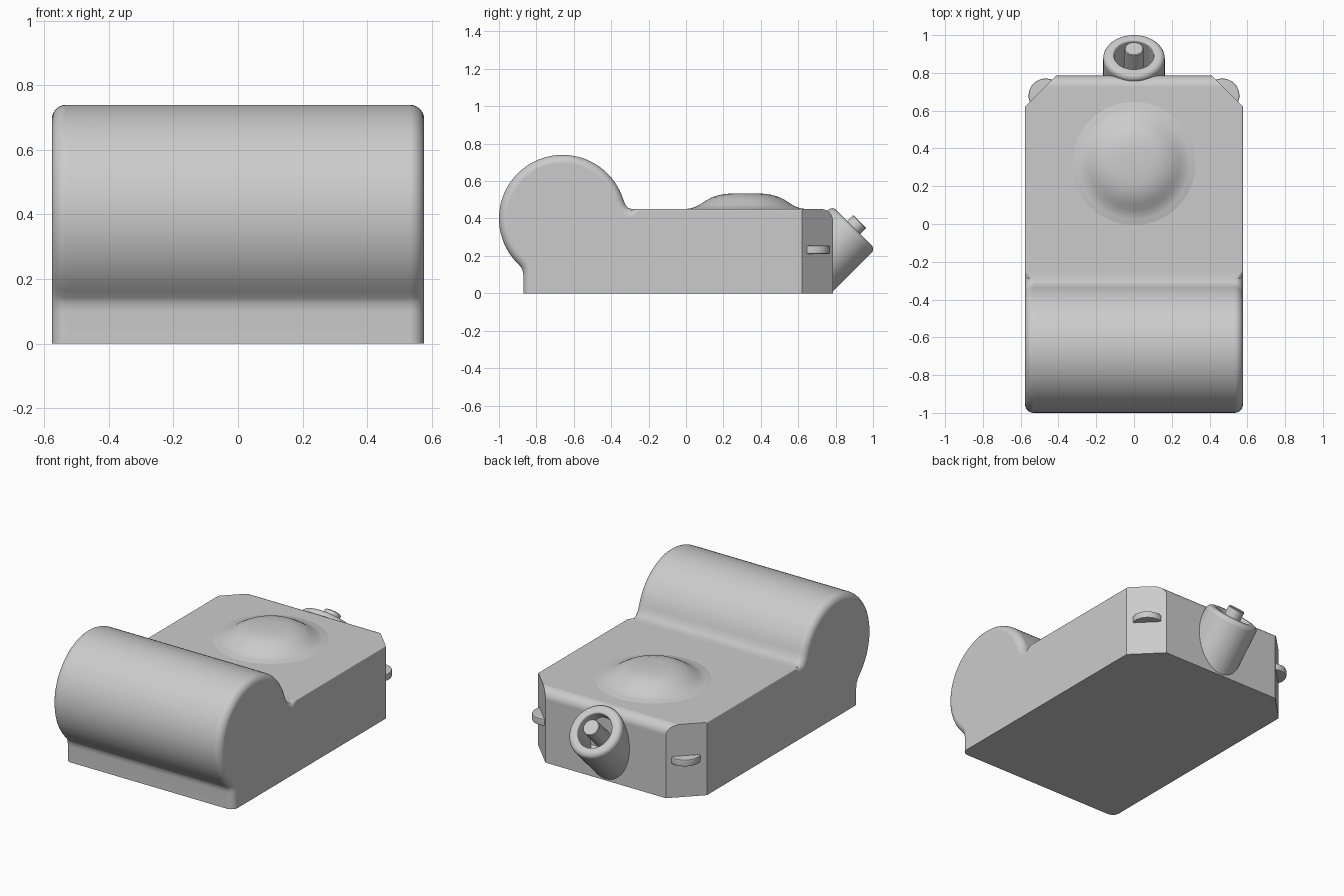
import bpy, bmesh, math
from mathutils import Matrix, Vector

cube = bpy.data.objects.get("Cube")
if cube:
    bpy.data.objects.remove(cube, do_unlink=True)

grey = bpy.data.materials.new("plain grey")
grey.use_nodes = True
grey.diffuse_color = (0.6, 0.6, 0.6, 1)
grey.node_tree.nodes["Principled BSDF"].inputs["Base Color"].default_value = (0.6, 0.6, 0.6, 1)


def finish(name, bm, matrix=Matrix()):
    """Turn a bmesh into a smooth shaded object."""
    bmesh.ops.recalc_face_normals(bm, faces=bm.faces)
    mesh = bpy.data.meshes.new(name)
    bm.to_mesh(mesh)
    bm.free()
    mesh.transform(matrix)
    mesh.materials.append(grey)
    obj = bpy.data.objects.new(name, mesh)
    bpy.context.collection.objects.link(obj)
    bpy.ops.object.select_all(action='DESELECT')
    obj.select_set(True)
    bpy.context.view_layer.objects.active = obj
    bpy.ops.object.shade_smooth_by_angle(angle=math.radians(32))
    obj.modifiers.new("even_normals", 'WEIGHTED_NORMAL').keep_sharp = True
    return obj


def lathe(name, profile, matrix, steps=64):
    """Revolve (radius, height) points around local z."""
    bm = bmesh.new()
    verts = [bm.verts.new((r, 0, h)) for r, h in profile]
    edges = [bm.edges.new(pair) for pair in zip(verts, verts[1:])]
    bmesh.ops.spin(bm, geom=verts + edges, cent=(0, 0, 0), axis=(0, 0, 1),
                   angle=math.tau, steps=steps)
    bmesh.ops.remove_doubles(bm, verts=bm.verts, dist=1e-4)
    return finish(name, bm, matrix)


def arc(cy, cz, r, start, end, n):
    angles = [math.radians(start + (end - start) * i / n) for i in range(n + 1)]
    return [(cy + r * math.cos(a), cz + r * math.sin(a)) for a in angles]


# Body side profile (y, z): front wall, roll, deck, rounded back edge
profile = [(-0.87, 0), (-0.87, 0.10), (-0.874, 0.125), (-0.884, 0.142)]
profile += arc(-0.66, 0.40, 0.34, 224, 18, 48)
profile += [(-0.326, 0.477), (-0.311, 0.458), (-0.287, 0.45), (-0.25, 0.45)]
profile += arc(0.725, 0.39, 0.06, 90, 0, 8) + [(0.785, 0)]

HALF = 0.577
last = len(profile) - 1


def section(t, side):
    """Profile ring on the rounded end; t runs 0 (inner) to 1 (end face)."""
    ring = []
    for i, (y, z) in enumerate(profile):
        y0, z0 = profile[max(i - 1, 0)]
        y1, z1 = profile[min(i + 1, last)]
        normal = Vector((z1 - z0, y0 - y1)).normalized()
        if i == 0 or i == last:
            normal.y = 0
        d = 0.045 if y < -0.28 else 0.008
        a = t * math.pi / 2
        inset = d * (1 - math.cos(a))
        x = HALF - d * (1 - math.sin(a))
        ring.append((side * x, y + normal.x * inset, z + normal.y * inset))
    return ring


bm = bmesh.new()
steps = [i / 6 for i in range(7)]
rings = [section(t, -1) for t in reversed(steps)] + [section(t, 1) for t in steps]
rings = [[bm.verts.new(p) for p in ring] for ring in rings]
for a, b in zip(rings, rings[1:]):
    for i in range(last + 1):
        j = (i + 1) % (last + 1)
        bm.faces.new((a[i], a[j], b[j], b[i]))
bm.faces.new(rings[0])
bm.faces.new(rings[-1])
bmesh.ops.recalc_face_normals(bm, faces=bm.faces)

# Cut off the two back corners at 45 degrees
for side in (-1, 1):
    cut = bmesh.ops.bisect_plane(
        bm, geom=bm.verts[:] + bm.edges[:] + bm.faces[:], dist=1e-5,
        plane_co=(side * HALF, 0.62, 0), plane_no=(side, 1, 0), clear_outer=True)
    rim = [e for e in cut["geom_cut"] if isinstance(e, bmesh.types.BMEdge)]
    bmesh.ops.holes_fill(bm, edges=rim, sides=0)
finish("body", bm)

# Low dome blending into the deck
lathe("deck_dome",
      [(0, 0.534), (0.05, 0.534), (0.10, 0.532), (0.14, 0.526), (0.18, 0.514),
       (0.215, 0.495), (0.245, 0.475), (0.27, 0.462), (0.295, 0.454),
       (0.325, 0.4505), (0.335, 0.445)],
      Matrix.Translation((0, 0.32, 0)))

# Tilted socket with a rounded rim, deep recess and centre pin
tilt = Matrix.Translation((0, 0.897, 0.352)) @ Matrix.Rotation(math.radians(-45), 4, 'X')
lathe("back_socket",
      [(0, -0.325), (0.163, -0.325)]
      + arc(0.133, -0.03, 0.03, 0, 90, 6)
      + arc(0.115, -0.01, 0.01, 90, 180, 3)
      + [(0.105, -0.19), (0, -0.19)], tilt)
lathe("socket_pin", [(0, -0.2), (0.05, -0.2), (0.05, 0.041), (0.046, 0.045), (0, 0.045)],
      tilt, 32)

# Thin rounded lugs on the cut corners
for side, name in ((1, "left_lug"), (-1, "right_lug")):
    lathe(name, [(0, 0.21), (0.082, 0.21), (0.088, 0.213), (0.09, 0.219),
                 (0.09, 0.246), (0.088, 0.252), (0.082, 0.255), (0, 0.255)],
          Matrix.Translation((side * 0.468, 0.68, 0)), 48)
